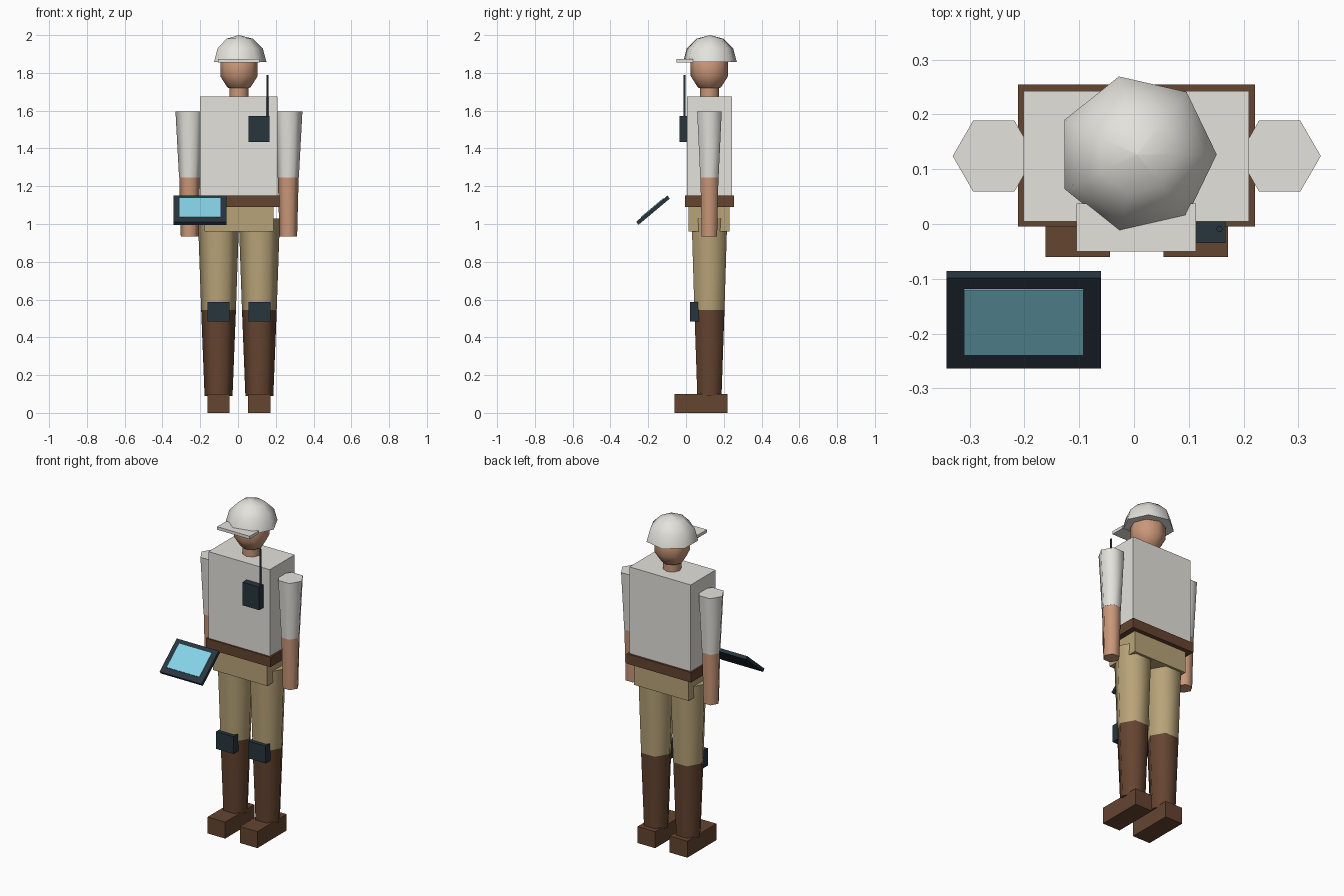
import bpy
from math import radians, pi, sin, cos
from mathutils import Vector, Matrix

cube = bpy.data.objects.get("Cube")
if cube:
    bpy.data.objects.remove(cube, do_unlink=True)


def material(name, *rgb):
    m = bpy.data.materials.new(name)
    m.use_nodes = True
    m.diffuse_color = (*rgb, 1)
    m.node_tree.nodes["Principled BSDF"].inputs["Base Color"].default_value = (*rgb, 1)
    return m


WHITE = material("off white", 0.78, 0.76, 0.71)
SKIN = material("skin", 0.59, 0.31, 0.19)
KHAKI = material("khaki", 0.48, 0.37, 0.19)
BROWN = material("brown leather", 0.13, 0.058, 0.03)
DARK = material("dark plastic", 0.021, 0.035, 0.048)
SCREEN = material("screen blue", 0.24, 0.65, 0.81)

CX, CY = 0.005, 0.124  # body axis


def make(name, verts, faces, mat, smooth=None):
    me = bpy.data.meshes.new(name)
    me.from_pydata(verts, [], faces)
    me.materials.append(mat)
    ob = bpy.data.objects.new(name, me)
    bpy.context.collection.objects.link(ob)
    if smooth:
        bpy.ops.object.select_all(action="DESELECT")
        ob.select_set(True)
        bpy.context.view_layer.objects.active = ob
        bpy.ops.object.shade_smooth_by_angle(angle=radians(smooth))
    return ob


def box(name, x, y, z, mat):
    """Box from its x, y and z ranges."""
    verts = [(i, j, k) for i in x for j in y for k in z]
    faces = [(0, 1, 3, 2), (4, 6, 7, 5), (0, 4, 5, 1), (2, 3, 7, 6), (0, 2, 6, 4), (1, 5, 7, 3)]
    return make(name, verts, faces, mat)


def lathe(name, x, y, profile, sides, mat, smooth=65):
    """Stack of polygon rings (radius, z), capped at both ends."""
    verts = [(x + r * cos(2 * pi * i / sides), y + r * sin(2 * pi * i / sides), z)
             for r, z in profile for i in range(sides)]
    faces = [tuple(reversed(range(sides))),
             tuple(range(len(verts) - sides, len(verts)))]
    for k in range(len(profile) - 1):
        for i in range(sides):
            a, b = k * sides + i, k * sides + (i + 1) % sides
            faces.append((a, b, b + sides, a + sides))
    return make(name, verts, faces, mat, smooth)


# Trunk
box("shirt", (-0.202, 0.21), (0.005, 0.243), (1.15, 1.675), WHITE)
box("belt", (-0.212, 0.221), (-0.005, 0.255), (1.09, 1.15), BROWN)
box("hips", (-0.178, 0.187), (0.013, 0.23), (0.96, 1.09), KHAKI)

# Limbs
for side, s in (("left", 1), ("right", -1)):
    x = CX + s * 0.108
    lathe(side + "_trouser_leg", x, CY, [(0.092, 0.545), (0.109, 1.03)], 6, KHAKI)
    lathe(side + "_boot_shaft", x, CY, [(0.074, 0.09), (0.092, 0.545)], 6, BROWN)
    box(side + "_boot_foot", (x - 0.059, x + 0.059), (-0.06, 0.219), (0, 0.1), BROWN)
    box(side + "_knee_pad", (x - 0.058, x + 0.058), (0.02, 0.068), (0.483, 0.588), DARK)
    x = CX + s * 0.261
    lathe(side + "_sleeve", x, CY, [(0.056, 1.245), (0.075, 1.595)], 6, WHITE)
    lathe(side + "_forearm", x, CY, [(0.047, 0.935), (0.055, 1.245)], 6, SKIN)

# Head and helmet
lathe("neck", CX, CY, [(0.051, 1.66), (0.051, 1.75)], 8, SKIN)
HEAD_R, HEAD_H, HEAD_Z = 0.104, 0.12, 1.82
head = [(max(HEAD_R * sin(a), 0.0005), HEAD_Z - HEAD_H * cos(a))
        for a in (pi * i / 5 for i in range(6))]
lathe("head", CX, CY, head, 8, SKIN)
dome = [(max(0.146 * cos(a), 0.0005), 1.857 + 0.143 * sin(a))
        for a in (pi / 2 * i / 3 for i in range(4))]
lathe("helmet", CX, CY + 0.003, dome, 7, WHITE)
box("helmet_brim", (-0.105, 0.113), (-0.05, 0.037), (1.855, 1.873), WHITE)

# Chest radio
box("radio", (0.055, 0.167), (-0.035, 0.006), (1.433, 1.573), DARK)
lathe("radio_antenna", 0.156, -0.009, [(0.006, 1.57), (0.006, 1.79)], 6, DARK)

# Tilted tablet
tilt = Matrix.Translation(Vector((-0.201, -0.175, 1.073))) @ Matrix.Rotation(radians(40), 4, "X")
tablet = box("tablet", (-0.141, 0.141), (-0.108, 0.108), (-0.01, 0.01), DARK)
display = box("tablet_screen", (-0.109, 0.109), (-0.073, 0.082), (0.01, 0.014), SCREEN)
for ob in (tablet, display):
    ob.data.transform(tilt)
